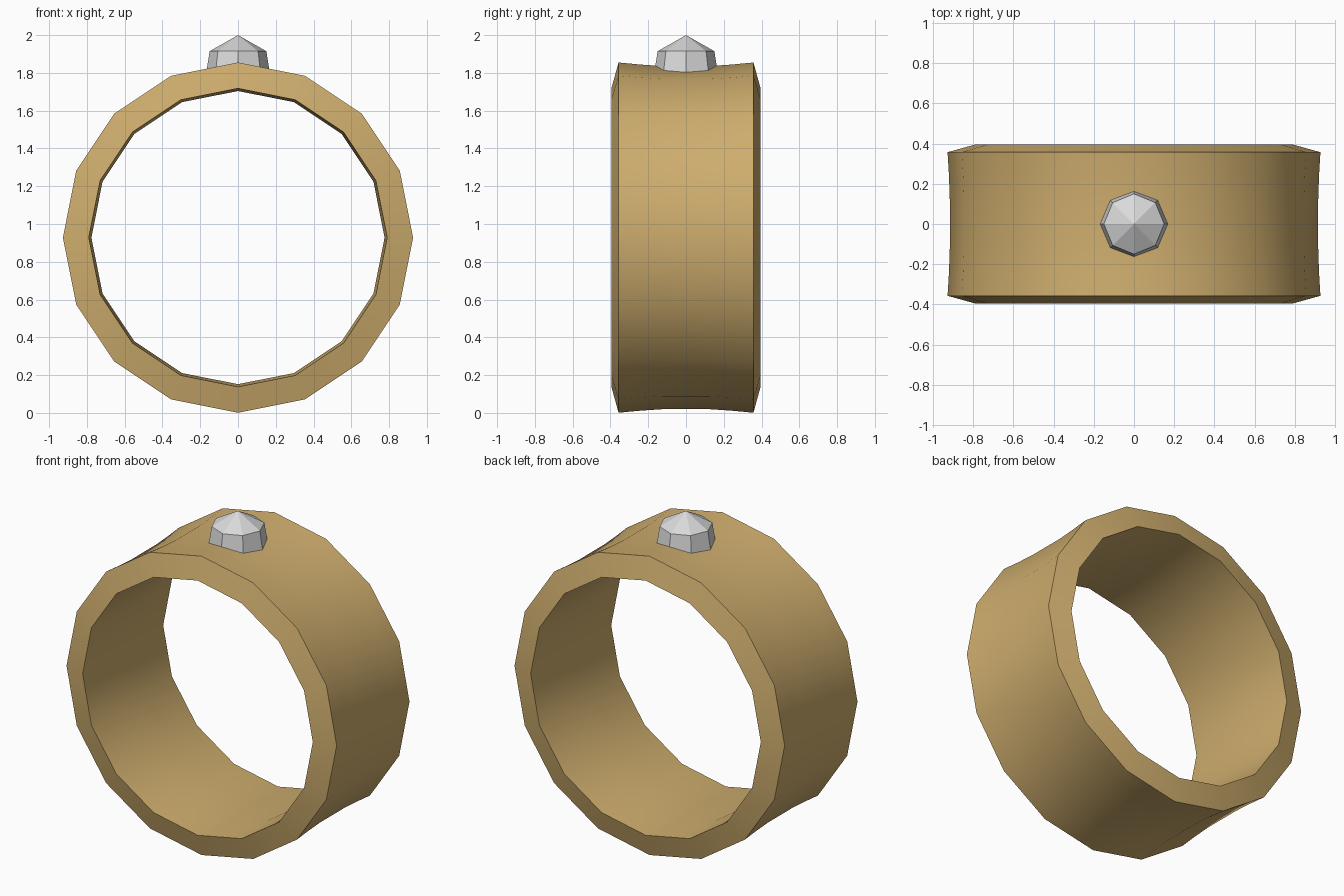
import bpy, bmesh, math

if "Cube" in bpy.data.objects:
    bpy.data.objects.remove(bpy.data.objects["Cube"])

SIDES, ZC = 16, 0.928


def material(name, rgb):
    m = bpy.data.materials.new(name)
    m.diffuse_color = (*rgb, 1)
    m.use_nodes = True
    m.node_tree.nodes["Principled BSDF"].inputs["Base Color"].default_value = m.diffuse_color
    return m


def make_object(name, bm, mat):
    bmesh.ops.recalc_face_normals(bm, faces=bm.faces)
    me = bpy.data.meshes.new(name)
    bm.to_mesh(me)
    bm.free()
    me.materials.append(mat)
    ob = bpy.data.objects.new(name, me)
    bpy.context.collection.objects.link(ob)
    return ob


gold = material("gold", (0.62, 0.42, 0.155))
silver = material("pale_gem", (0.70, 0.70, 0.70))

# Band: closed cross-section (y, radius, extra dip at top and bottom) swept round y
profile = [(-0.395, 0.79, 0), (-0.357, 0.927, 0), (-0.24, 0.918, 0.002),
           (-0.12, 0.912, 0.004), (0.12, 0.912, 0.004), (0.24, 0.918, 0.002),
           (0.357, 0.927, 0), (0.395, 0.79, 0), (0.15, 0.776, 0), (-0.15, 0.776, 0)]
bm = bmesh.new()
rings = []
for i in range(SIDES):
    a = 2 * math.pi * i / SIDES
    ring = []
    for y, r, dip in profile:
        rr = r + dip * math.cos(2 * a)
        ring.append(bm.verts.new((rr * math.cos(a), y, ZC + rr * math.sin(a))))
    rings.append(ring)
n = len(profile)
for i in range(SIDES):
    a, b = rings[i], rings[(i + 1) % SIDES]
    for j in range(n):
        k = (j + 1) % n
        bm.faces.new((a[j], a[k], b[k], b[j]))
band = make_object("ring_band", bm, gold)
bpy.context.view_layer.objects.active = band
band.select_set(True)
bpy.ops.object.shade_smooth_by_angle(angle=math.radians(35))

# Gem: flat-faceted octagon, flared skirt and pointed crown
bm = bmesh.new()
loops = []
for z, r in [(1.78, 0.172), (1.915, 0.15)]:
    loops.append([bm.verts.new((r * math.cos(i * math.pi / 4),
                                r * math.sin(i * math.pi / 4), z)) for i in range(8)])
tip = bm.verts.new((0, 0, 2.0))
low, high = loops
bm.faces.new(low)
for i in range(8):
    k = (i + 1) % 8
    bm.faces.new((low[i], low[k], high[k], high[i]))
    bm.faces.new((high[i], high[k], tip))
make_object("gem", bm, silver)
